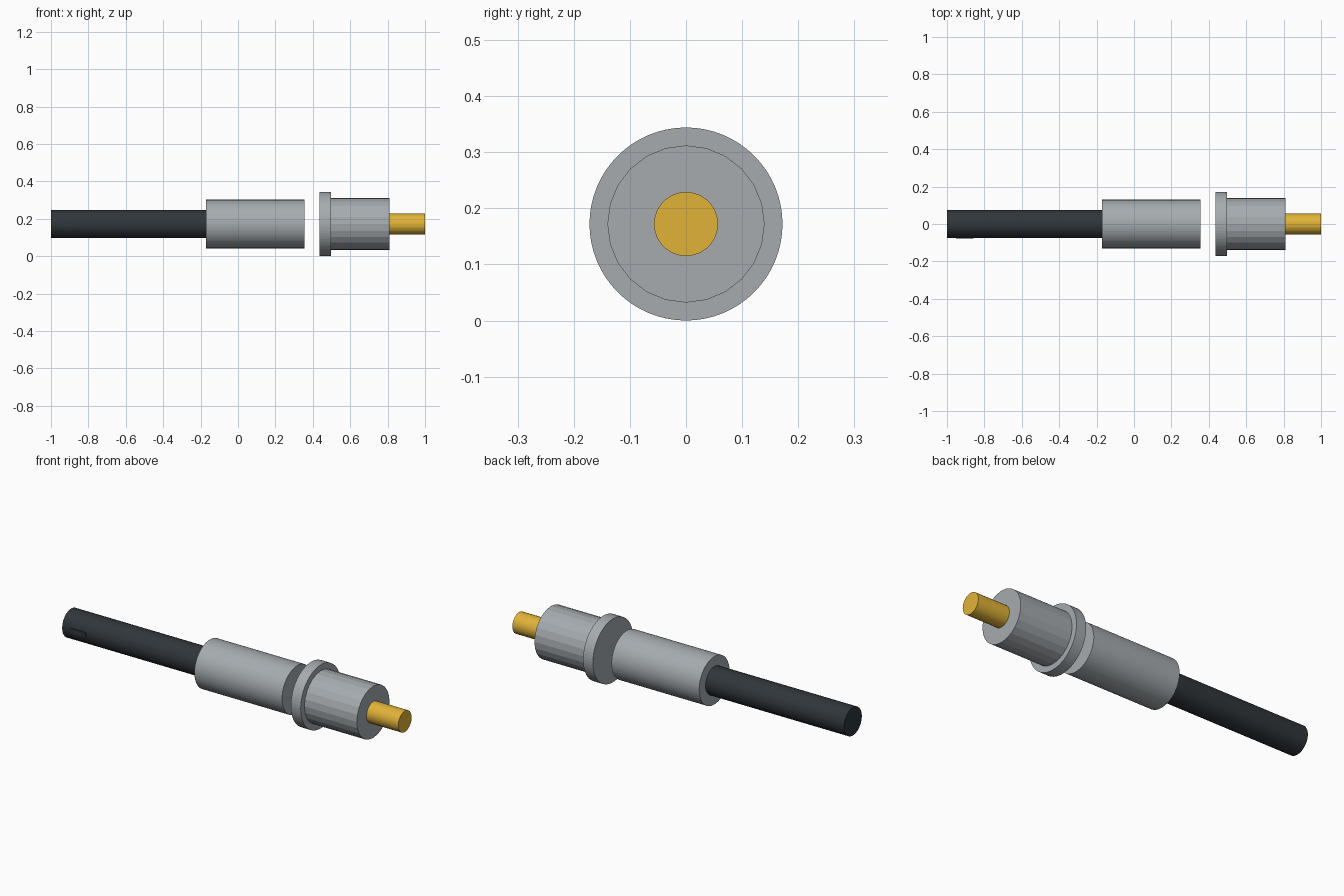
import bpy
import math

cube = bpy.data.objects.get("Cube")
if cube:
    bpy.data.objects.remove(cube, do_unlink=True)

AXIS_Z = 0.172


def material(name, rgb, metallic=0.0):
    mat = bpy.data.materials.new(name)
    mat.use_nodes = True
    mat.diffuse_color = (*rgb, 1)
    shader = mat.node_tree.nodes["Principled BSDF"]
    shader.inputs["Base Color"].default_value = (*rgb, 1)
    shader.inputs["Metallic"].default_value = metallic
    return mat


def rod(name, x0, x1, radius, sides, mat):
    """Capped cylinder along x, with a corner line at the top."""
    bpy.ops.mesh.primitive_cylinder_add(
        vertices=sides, radius=radius, depth=x1 - x0,
        location=((x0 + x1) / 2, 0, AXIS_Z), rotation=(0, math.pi / 2, 0))
    obj = bpy.context.object
    obj.name = name
    obj.data.materials.append(mat)
    return obj


steel = material("steel", (0.38, 0.41, 0.43))
rubber = material("dark_rubber", (0.03, 0.037, 0.043))
brass = material("brass", (0.75, 0.45, 0.04))

# Cable handle and smooth sleeve
rod("handle", -1.0, -0.17, 0.076, 48, rubber)
rod("sleeve", -0.17, 0.355, 0.13, 64, steel)

# Separate connector head: flange, faceted barrel and contact pin
rod("flange", 0.437, 0.496, 0.172, 64, steel)
rod("barrel", 0.496, 0.81, 0.14, 24, steel)
rod("contact_pin", 0.81, 1.0, 0.057, 48, brass)

# Small raised key on the front of the handle
bpy.ops.mesh.primitive_cube_add(size=1, location=(-0.905, -0.07, AXIS_Z))
key = bpy.context.object
key.name = "handle_key"
key.dimensions = (0.094, 0.016, 0.026)
bpy.ops.object.transform_apply(location=False, rotation=False, scale=True)
key.data.materials.append(rubber)
